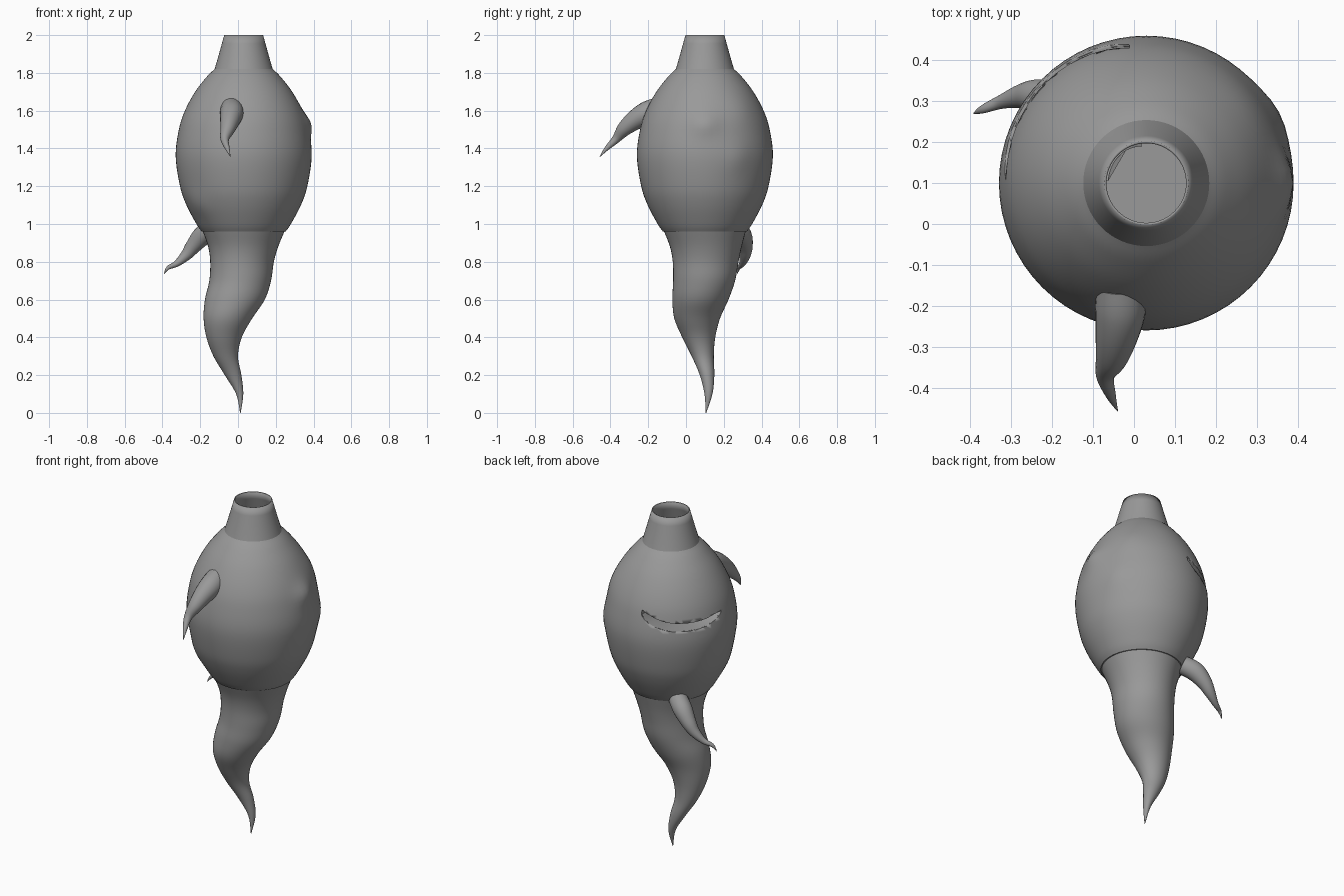
import bpy, bmesh, math
from mathutils import Vector

if "Cube" in bpy.data.objects:
    bpy.data.objects.remove(bpy.data.objects["Cube"])

CX, CY = 0.03, 0.10   # body axis
SEG = 64

skin = bpy.data.materials.new("dark_grey_skin")
skin.diffuse_color = (0.32, 0.32, 0.32, 1)
skin.use_nodes = True
skin.node_tree.nodes["Principled BSDF"].inputs["Base Color"].default_value = skin.diffuse_color


def spline(rows, steps):
    """Catmull-Rom interpolation through rows of numbers."""
    out = []
    for i in range(len(rows) - 1):
        p0, p1, p2 = rows[max(i - 1, 0)], rows[i], rows[i + 1]
        p3 = rows[min(i + 2, len(rows) - 1)]
        for s in range(steps):
            t = s / steps
            out.append([0.5 * (2 * b + (c - a) * t + (2 * a - 5 * b + 4 * c - d) * t * t
                               + (3 * b - a - 3 * c + d) * t ** 3)
                        for a, b, c, d in zip(p0, p1, p2, p3)])
    out.append(list(rows[-1]))
    return out


def loft(name, rings, cap_start=False, cap_end=False, angle=35):
    """Skin a list of closed rings into one smooth object."""
    bm = bmesh.new()
    loops = [[bm.verts.new(p) for p in ring] for ring in rings]
    for a, b in zip(loops, loops[1:]):
        n = len(a)
        for i in range(n):
            bm.faces.new((a[i], a[(i + 1) % n], b[(i + 1) % n], b[i]))
    if cap_start:
        bm.faces.new(loops[0])
    if cap_end:
        bm.faces.new(loops[-1])
    bmesh.ops.recalc_face_normals(bm, faces=bm.faces)
    me = bpy.data.meshes.new(name)
    bm.to_mesh(me)
    bm.free()
    me.materials.append(skin)
    ob = bpy.data.objects.new(name, me)
    bpy.context.collection.objects.link(ob)
    bpy.ops.object.select_all(action='DESELECT')
    ob.select_set(True)
    bpy.context.view_layer.objects.active = ob
    bpy.ops.object.shade_smooth_by_angle(angle=math.radians(angle))
    return ob


def ellipse(x, y, z, rx, ry, n=SEG):
    return [(x + rx * math.cos(2 * math.pi * i / n), y + ry * math.sin(2 * math.pi * i / n), z)
            for i in range(n)]


def tentacle(name, rows):
    """Tapering tube along x, y, z, radius rows."""
    pts = spline(rows, 6)
    rings = []
    for i, (x, y, z, r) in enumerate(pts):
        d = Vector(pts[min(i + 1, len(pts) - 1)][:3]) - Vector(pts[max(i - 1, 0)][:3])
        u = d.cross(Vector((0, 0, 1))).normalized()
        v = d.normalized().cross(u)
        c = Vector((x, y, z))
        rings.append([c + max(r, 0.001) * (u * math.cos(2 * math.pi * k / 20)
                                           + v * math.sin(2 * math.pi * k / 20)) for k in range(20)])
    return loft(name, rings, True, True)


# body: bulging bottle with a tapered open neck
belly = spline([(0.96, 0.222), (1.0, 0.25), (1.1, 0.303), (1.2, 0.337), (1.36, 0.36), (1.5, 0.343),
                (1.6, 0.311), (1.7, 0.257), (1.78, 0.195), (1.82, 0.154)], 5)
neck = [(1.82 + 0.18 * k / 4, 0.153 - 0.05 * k / 4) for k in range(1, 5)]

# soft lumps on the skin: position, height, spread
LUMPS = [((0.37, 0.10, 1.53), 0.021, 0.045), ((0.35, 0.27, 1.35), 0.008, 0.05),
         ((-0.19, -0.08, 1.11), 0.010, 0.05), ((0.25, 0.27, 1.60), 0.008, 0.06)]


def lumpy(p):
    p = Vector(p)
    out = Vector((p.x - CX, p.y - CY, 0)).normalized()
    return p + out * sum(h * math.exp(-(p - Vector(c)).length_squared / (2 * s * s)) for c, h, s in LUMPS)


rings = [[lumpy(p) for p in ellipse(CX, CY, z, r, r)] for z, r in belly + neck]
body = loft("body", rings, cap_start=True, angle=30)
sol = body.modifiers.new("wall", 'SOLIDIFY')
sol.thickness, sol.offset = 0.006, -1


# mouth: smiling slit on the back left, leading into a pocket
def belly_radius(z):
    for (z0, r0), (z1, r1) in zip(belly, belly[1:]):
        if z0 <= z <= z1:
            return r0 + (r1 - r0) * (z - z0) / (z1 - z0)
    return belly[-1][1]


edges = spline([(97, 1.54, 1.51), (105, 1.517, 1.47), (120, 1.487, 1.44), (137, 1.477, 1.433),
                (155, 1.481, 1.44), (168, 1.493, 1.462), (177, 1.497, 1.487)], 4)


def mouth_ring(f):
    loop = [(a, up) for a, up, lo in edges] + [(a, lo) for a, up, lo in reversed(edges)]
    return [(CX + f * belly_radius(z) * math.cos(math.radians(a)),
             CY + f * belly_radius(z) * math.sin(math.radians(a)), z) for a, z in loop]


cutter = loft("mouth_cutter", [mouth_ring(f) for f in (1.15, 0.7)], True, True)
cutter.hide_render = True
cutter.hide_set(True)
cut = body.modifiers.new("mouth", 'BOOLEAN')
cut.operation, cut.solver, cut.object = 'DIFFERENCE', 'EXACT', cutter
loft("mouth_pocket", [mouth_ring(f) for f in (0.985, 0.9, 0.7, 0.5, 0.27)], cap_end=True)

# tail: z, left, right, front, back, interpolated into a wavy taper
tail = spline([(0.96, -0.186, 0.246, -0.116, 0.316), (0.88, -0.158, 0.213, -0.085, 0.295),
               (0.8, -0.147, 0.19, -0.07, 0.278), (0.7, -0.152, 0.175, -0.068, 0.26),
               (0.6, -0.175, 0.142, -0.072, 0.225), (0.5, -0.182, 0.075, -0.062, 0.18),
               (0.4, -0.167, 0.02, -0.02, 0.155), (0.3, -0.13, 0.0, 0.03, 0.147),
               (0.2, -0.07, 0.018, 0.073, 0.15), (0.1, -0.01, 0.028, 0.098, 0.14),
               (0.0, 0.011, 0.014, 0.104, 0.107)], 5)
loft("tail", [ellipse((l + r) / 2, (f + b) / 2, z, (r - l) / 2, (b - f) / 2, 48)
              for z, l, r, f, b in tail], cap_end=True)

# two small curling tentacles
tentacle("front_tentacle", [(-0.033, -0.15, 1.61, 0.060), (-0.033, -0.21, 1.585, 0.062),
                            (-0.042, -0.27, 1.55, 0.053), (-0.054, -0.325, 1.505, 0.040),
                            (-0.070, -0.37, 1.45, 0.023), (-0.056, -0.42, 1.40, 0.012),
                            (-0.040, -0.457, 1.355, 0.001)])
tentacle("back_tentacle", [(-0.13, 0.26, 0.975, 0.052), (-0.185, 0.295, 0.94, 0.053),
                           (-0.235, 0.312, 0.885, 0.042), (-0.275, 0.312, 0.835, 0.030),
                           (-0.325, 0.298, 0.79, 0.017), (-0.37, 0.28, 0.768, 0.010),
                           (-0.392, 0.27, 0.735, 0.001)])
